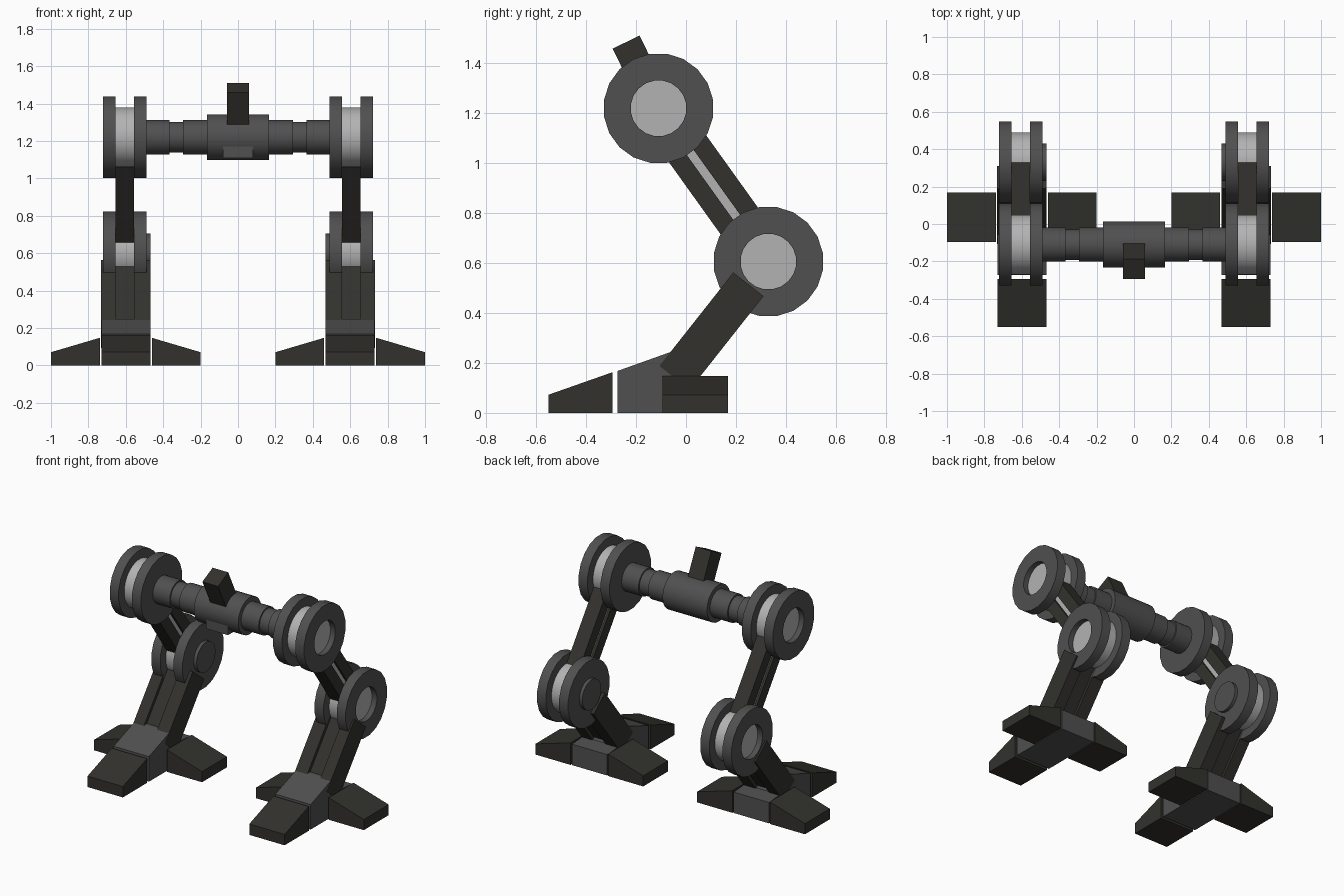
import bpy, bmesh, math
from mathutils import Vector, Matrix

if "Cube" in bpy.data.objects:
    bpy.data.objects.remove(bpy.data.objects["Cube"])

HIP, KNEE = Vector((-0.11, 1.22)), Vector((0.33, 0.606))   # (y, z) of the joints
ANKLE = Vector((-0.046, 0.14))


def material(name, color):
    m = bpy.data.materials.new(name)
    m.diffuse_color = (*color, 1)
    m.use_nodes = True
    m.node_tree.nodes["Principled BSDF"].inputs["Base Color"].default_value = m.diffuse_color
    return m


DARK = material("dark_metal", (0.032, 0.031, 0.026))
GREY = material("grey_metal", (0.08, 0.08, 0.08))
LIGHT = material("light_metal", (0.45, 0.45, 0.45))


def finish(name, bm, mat, mirror, smooth=False):
    bmesh.ops.recalc_face_normals(bm, faces=bm.faces)
    me = bpy.data.meshes.new(name)
    bm.to_mesh(me)
    bm.free()
    me.materials.append(mat)
    ob = bpy.data.objects.new(name, me)
    bpy.context.collection.objects.link(ob)
    if smooth:
        me.shade_smooth()
        me.set_sharp_from_angle(angle=math.radians(30))
    if mirror:
        ob.modifiers.new("both_sides", 'MIRROR').use_axis[0] = True
    return ob


def prism(name, profile, a, b, mat, axis='x', mirror=True):
    """Extrude a (y, z) profile along x, or an (x, z) profile along y."""
    bm = bmesh.new()
    pts = [(a, u, v) if axis == 'x' else (u, a, v) for u, v in profile]
    face = bm.faces.new([bm.verts.new(p) for p in pts])
    out = bmesh.ops.extrude_face_region(bm, geom=[face])
    step = (b - a, 0, 0) if axis == 'x' else (0, b - a, 0)
    bmesh.ops.translate(bm, vec=step, verts=[g for g in out['geom'] if isinstance(g, bmesh.types.BMVert)])
    return finish(name, bm, mat, mirror)


def strip(p, q, lo, hi):
    """Rectangle along the line p-q, spanning lo..hi sideways."""
    d = (q - p).normalized()
    n = Vector((d.y, -d.x))
    return [p + n * lo, q + n * lo, q + n * hi, p + n * hi]


def lathe(name, profile, centre, mat, segs, mirror=True, closed=False):
    """Spin (x, radius) points about an x-wise axis through centre."""
    bm = bmesh.new()
    vs = [bm.verts.new((x, centre.x, centre.y + r)) for x, r in profile]
    es = [bm.edges.new(e) for e in zip(vs, vs[1:])]
    if closed:
        es.append(bm.edges.new((vs[-1], vs[0])))
    c = Vector((0, *centre))
    bmesh.ops.rotate(bm, verts=vs, cent=c, matrix=Matrix.Rotation(math.pi / segs, 3, 'X'))
    bmesh.ops.spin(bm, geom=vs + es, cent=c, axis=(1, 0, 0), angle=2 * math.pi, steps=segs)
    bmesh.ops.remove_doubles(bm, verts=bm.verts, dist=1e-5)
    return finish(name, bm, mat, mirror, smooth=True)


# Hip and knee wheels with a light core
R = 0.221
for part, c in (("hip", HIP), ("knee", KNEE)):
    lathe(part + "_inner_disc", [(0.49, 0), (0.49, R), (0.557, R), (0.557, 0)], c, GREY, 20)
    lathe(part + "_outer_disc", [(0.655, 0.112), (0.655, R), (0.721, R), (0.721, 0.112)],
          c, GREY, 20, closed=True)
    lathe(part + "_core", [(0.55, 0), (0.55, 0.16), (0.66, 0.16), (0.66, 0.113), (0.685, 0.113), (0.685, 0)],
          c, LIGHT, 32)
lathe("knee_inner_cap", [(0.468, 0), (0.468, 0.1), (0.495, 0.1), (0.495, 0)], KNEE, GREY, 32)

# Stepped hip axle
half = [(0.5, 0), (0.5, 0.092), (0.365, 0.092), (0.365, 0.082), (0.295, 0.082), (0.295, 0.092),
        (0.165, 0.092), (0.165, 0.123)]
lathe("hip_axle", half + [(-x, r) for x, r in reversed(half)], HIP, GREY, 32, mirror=False)

# Tilted tab and front panel on the axle
prism("axle_tab", strip(HIP, Vector((-0.24, 1.485)), -0.06, 0.06), -0.058, 0.058, DARK, mirror=False)
prism("axle_front_panel", [(-0.12, 1.11), (-0.222, 1.11), (-0.222, 1.22), (-0.12, 1.22)],
      -0.081, 0.081, GREY, mirror=False)

# Upper leg: two rails with a light web between them
d = (KNEE - HIP).normalized() * 0.1
a, b = HIP + d, KNEE - d
prism("upper_leg_front_rail", strip(a, b, 0.017, 0.092), 0.557, 0.655, DARK)
prism("upper_leg_back_rail", strip(a, b, -0.092, -0.017), 0.557, 0.655, DARK)
prism("upper_leg_web", strip(a, b, -0.02, 0.02), 0.572, 0.64, LIGHT)

# Lower leg: two side plates and a recessed centre bar
top = Vector((0.25, 0.515))
prism("lower_leg_outer_plate", strip(ANKLE, top, -0.077, 0.077), 0.655, 0.732, DARK)
prism("lower_leg_inner_plate", strip(ANKLE, top, -0.077, 0.077), 0.468, 0.557, DARK)
prism("lower_leg_centre_bar", strip(ANKLE, top, -0.055, 0.055), 0.557, 0.655, DARK)

# Foot: sloped block and three wedge toes
prism("foot_block", [(-0.274, 0), (-0.274, 0.168), (-0.05, 0.248), (-0.025, 0.248),
                     (0.05, 0.148), (0.165, 0.14), (0.165, 0)], 0.469, 0.731, GREY)
prism("front_toe", [(-0.55, 0), (-0.55, 0.073), (-0.294, 0.163), (-0.294, 0)], 0.469, 0.731, DARK)
for name, s in (("outer_toe", 1), ("inner_toe", -1)):
    wedge = [(0.6 + s * x, z) for x, z in ((0.139, 0), (0.139, 0.148), (0.4, 0.071), (0.4, 0))]
    prism(name, wedge, -0.095, 0.168, DARK, axis='y')
